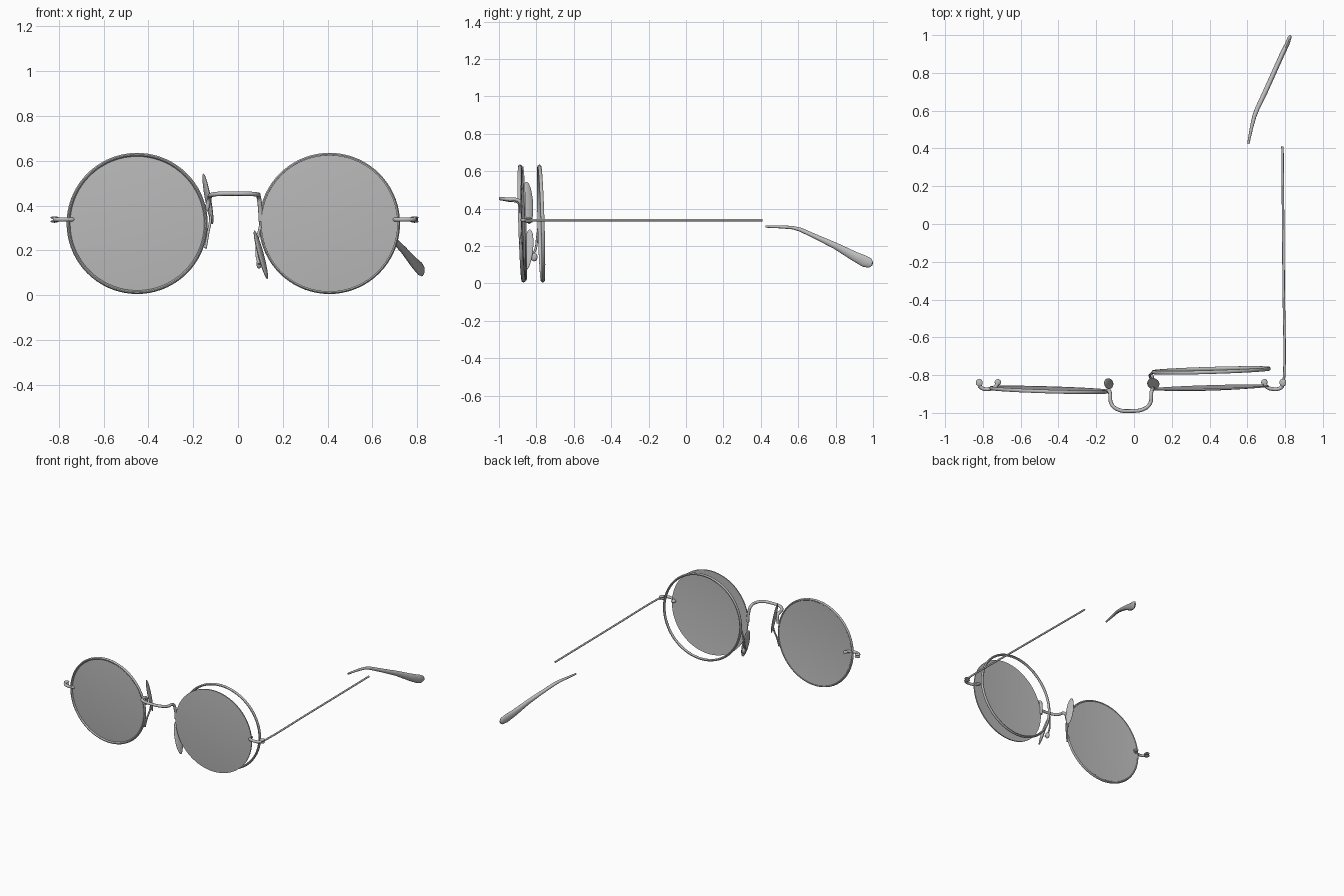
import bpy, bmesh, math
from mathutils import Vector, Matrix

if "Cube" in bpy.data.objects:
    bpy.data.objects.remove(bpy.data.objects["Cube"])


def material(name, value):
    m = bpy.data.materials.new(name)
    m.use_nodes = True
    colour = (value, value, value, 1)
    m.diffuse_color = colour
    m.node_tree.nodes["Principled BSDF"].inputs["Base Color"].default_value = colour
    return m


metal = material("grey_metal", 0.5)


def finish(obj, mat=metal):
    obj.data.materials.append(mat)
    bpy.ops.object.select_all(action='DESELECT')
    obj.select_set(True)
    bpy.context.view_layer.objects.active = obj
    bpy.ops.object.shade_smooth_by_angle(angle=math.radians(40))
    return obj


def from_bmesh(name, bm):
    bmesh.ops.recalc_face_normals(bm, faces=bm.faces)
    mesh = bpy.data.meshes.new(name)
    bm.to_mesh(mesh)
    bm.free()
    obj = bpy.data.objects.new(name, mesh)
    bpy.context.collection.objects.link(obj)
    return finish(obj)


def wire(name, points, radius):
    """Round wire through the points, softly curved."""
    curve = bpy.data.curves.new(name, 'CURVE')
    curve.dimensions = '3D'
    curve.bevel_depth = radius
    curve.bevel_resolution = 3
    curve.use_fill_caps = True
    spline = curve.splines.new('BEZIER')
    spline.bezier_points.add(len(points) - 1)
    for bp, p in zip(spline.bezier_points, points):
        bp.co = p
        bp.handle_left_type = bp.handle_right_type = 'AUTO'
    obj = bpy.data.objects.new(name, curve)
    bpy.context.collection.objects.link(obj)
    bpy.ops.object.select_all(action='DESELECT')
    obj.select_set(True)
    bpy.context.view_layer.objects.active = obj
    bpy.ops.object.convert(target='MESH')
    return finish(bpy.context.object)


def spin_profile(name, profile, centre, side, closed):
    """Turn a (radius, depth) profile about the lens axis, slightly tilted."""
    bm = bmesh.new()
    verts = [bm.verts.new((r, d, 0)) for r, d in profile]
    pairs = list(zip(verts, verts[1:]))
    if closed:
        pairs.append((verts[-1], verts[0]))
    edges = [bm.edges.new(p) for p in pairs]
    bmesh.ops.spin(bm, geom=verts + edges, cent=(0, 0, 0), axis=(0, 1, 0),
                   angle=2 * math.pi, steps=72, use_merge=True)
    bmesh.ops.remove_doubles(bm, verts=bm.verts, dist=0.0001)
    tilt = Matrix.Rotation(math.radians(1.7 * side), 4, 'Z') @ Matrix.Rotation(math.radians(1.7), 4, 'X')
    bm.transform(Matrix.Translation(centre) @ tilt)
    return from_bmesh(name, bm)


def rim(name, centre, side):
    ring = [(0.307 + 0.008 * math.cos(a), 0.010 * math.sin(a))
            for a in (i * math.pi / 5 for i in range(10))]
    return spin_profile(name, ring, centre, side, True)


def lens(name, centre, side):
    radii = [0, 0.08, 0.16, 0.23, 0.28, 0.305]
    dome = [(r, -0.010 + 0.010 * (r / 0.305) ** 2) for r in radii]
    back = [(r, d + 0.008) for r, d in reversed(dome)]
    return spin_profile(name, dome + back, centre, side, False)


def ellipsoid(name, centre, size, lean=0, turn=0):
    bm = bmesh.new()
    bmesh.ops.create_uvsphere(bm, u_segments=24, v_segments=14, radius=1)
    bm.transform(Matrix.Translation(centre) @ Matrix.Rotation(math.radians(turn), 4, 'Z')
                 @ Matrix.Rotation(math.radians(lean), 4, 'Y') @ Matrix.Diagonal((*size, 1)))
    return from_bmesh(name, bm)


def flat_sweep(name, stations):
    """Sweep an oval along stations of (point, half thickness, half height)."""
    bm = bmesh.new()
    pts = [Vector(s[0]) for s in stations]
    rings = []
    for i, (p, thick, high) in enumerate(stations):
        tangent = (pts[min(i + 1, len(pts) - 1)] - pts[max(i - 1, 0)]).normalized()
        side = tangent.cross(Vector((0, 0, 1))).normalized()
        up = side.cross(tangent)
        angles = [k * math.pi / 8 for k in range(16)]
        rings.append([bm.verts.new(pts[i] + side * thick * math.cos(a) + up * high * math.sin(a))
                      for a in angles])
    for a, b in zip(rings, rings[1:]):
        for k in range(16):
            n = (k + 1) % 16
            bm.faces.new((a[k], a[n], b[n], b[k]))
    bm.faces.new(rings[0])
    bm.faces.new(rings[-1])
    return from_bmesh(name, bm)


# Rims and lenses; the left rim has come away behind its lens
rim("right_rim", (-0.45, -0.878, 0.32), -1)
lens("right_lens", (-0.45, -0.878, 0.32), -1)
lens("left_lens", (0.408, -0.870, 0.32), 1)
rim("left_loose_rim", (0.408, -0.775, 0.32), 1)

# Bridge
wire("bridge", [(-0.140, -0.88, 0.38), (-0.128, -0.89, 0.43), (-0.118, -0.955, 0.447),
                (-0.085, -0.982, 0.452), (-0.015, -0.990, 0.453), (0.055, -0.978, 0.452),
                (0.085, -0.950, 0.449), (0.092, -0.89, 0.44), (0.098, -0.875, 0.40),
                (0.102, -0.87, 0.33)], 0.010)

# Nose pads and their wires
ellipsoid("right_nose_pad", (-0.134, -0.845, 0.43), (0.010, 0.029, 0.115), -11, 20)
ellipsoid("left_nose_pad", (0.102, -0.845, 0.18), (0.010, 0.029, 0.113), -16, -20)
wire("right_pad_wire", [(-0.145, -0.885, 0.21), (-0.135, -0.875, 0.27), (-0.122, -0.850, 0.35),
                        (-0.128, -0.845, 0.42)], 0.006)
wire("left_pad_wire", [(0.104, -0.785, 0.33), (0.088, -0.795, 0.25), (0.085, -0.810, 0.17),
                       (0.095, -0.835, 0.14)], 0.006)
ellipsoid("left_pad_mount", (0.094, -0.812, 0.14), (0.012, 0.018, 0.022))

# Hinges on both sides
for name, s, cx in (("right", -1, -0.776), ("left", 1, 0.745)):
    wire(name + "_hinge_bar", [(cx - s * 0.055, -0.838, 0.338), (cx - s * 0.042, -0.862, 0.338),
                               (cx - s * 0.015, -0.873, 0.338), (cx + s * 0.025, -0.871, 0.338),
                               (cx + s * 0.044, -0.855, 0.338)], 0.010)
    ellipsoid(name + "_hinge_inner_knob", (cx - s * 0.055, -0.838, 0.338), (0.017, 0.017, 0.009))
    for level, z in (("upper", 0.346), ("lower", 0.329)):
        ellipsoid(f"{name}_hinge_{level}_knuckle", (cx + s * 0.043, -0.840, z), (0.018, 0.020, 0.006))

# Left temple arm and its detached ear tip
wire("left_temple", [(0.788, -0.862, 0.338), (0.795, -0.80, 0.338), (0.792, -0.3, 0.338),
                     (0.786, 0.41, 0.338)], 0.0065)
flat_sweep("left_ear_tip", [
    ((0.605, 0.425, 0.304), 0.006, 0.006), ((0.622, 0.51, 0.302), 0.009, 0.008),
    ((0.637, 0.57, 0.298), 0.011, 0.009), ((0.652, 0.61, 0.288), 0.012, 0.011),
    ((0.695, 0.70, 0.247), 0.013, 0.013), ((0.740, 0.80, 0.200), 0.013, 0.018),
    ((0.785, 0.90, 0.145), 0.013, 0.026), ((0.812, 0.955, 0.118), 0.012, 0.031),
    ((0.823, 0.985, 0.108), 0.010, 0.025), ((0.828, 0.997, 0.105), 0.005, 0.010)])
